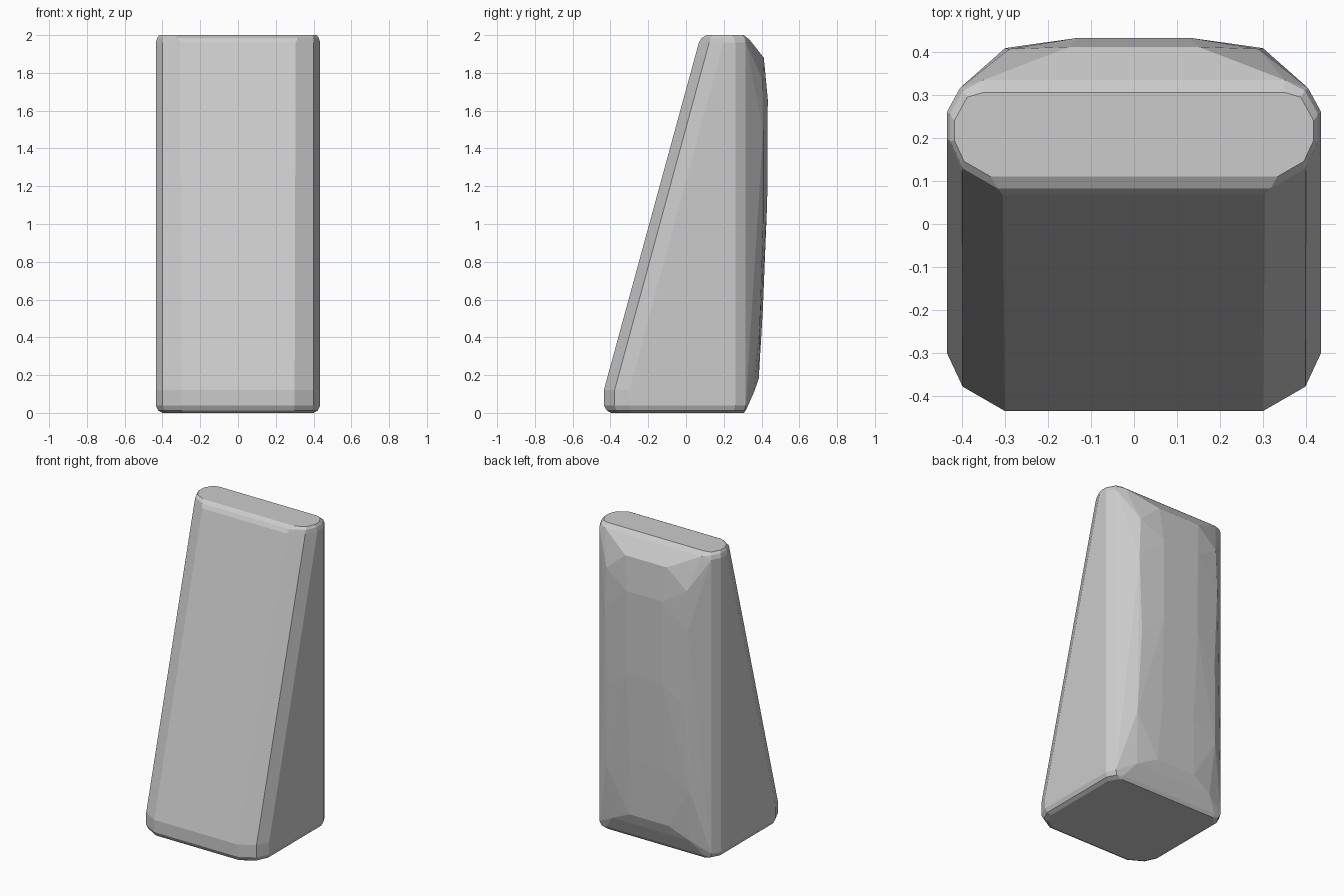
import bpy, bmesh

if "Cube" in bpy.data.objects:
    bpy.data.objects.remove(bpy.data.objects["Cube"])


def ring(z, half, front, back, cut):
    """Half outline of one level: front edge, rounded front corner, side, back corner."""
    return [(half - cut, front, z),
            (half - cut * 0.27, front + cut * 0.42, z),
            (half, front + cut, z),
            (half, back - 0.055, z),
            (half - 0.03, back, z)]


# Wedge levels: height, half width, front y, back corner y, corner cut
levels = [(0.0, 0.40, -0.395, 0.295, 0.11),
          (0.013, 0.423, -0.42, 0.31, 0.125),
          (0.04, 0.435, -0.435, 0.316, 0.135),
          (0.12, 0.435, -0.435, 0.316, 0.135),
          (1.96, 0.435, 0.068, 0.316, 0.13),
          (1.985, 0.428, 0.083, 0.31, 0.11),
          (2.0, 0.418, 0.11, 0.295, 0.085)]
points = [p for level in levels for p in ring(*level)]

# Faceted bulge of the back: x, y, z
points += [(0.35, 0.307, 0.0), (0.35, 0.32, 0.02), (0.28, 0.36, 0.11),
           (0.14, 0.385, 0.18), (0.30, 0.39, 0.45), (0.12, 0.407, 0.55),
           (0.28, 0.409, 1.0), (0.13, 0.43, 1.12), (0.30, 0.409, 1.5),
           (0.13, 0.433, 1.66), (0.29, 0.407, 1.76), (0.15, 0.412, 1.88),
           (0.35, 0.335, 1.977), (0.35, 0.306, 2.0)]

# Wrap the mirrored points in a closed convex skin
bm = bmesh.new()
for x, y, z in points:
    for side in (-1, 1):
        bm.verts.new((side * x, y, z))
hull = bmesh.ops.convex_hull(bm, input=bm.verts[:])
unused = {g for g in hull["geom_interior"] + hull["geom_unused"]
          if isinstance(g, bmesh.types.BMVert) and not g.link_faces}
bmesh.ops.delete(bm, geom=list(unused), context='VERTS')
bmesh.ops.dissolve_limit(bm, angle_limit=0.01, verts=bm.verts[:], edges=bm.edges[:])
bmesh.ops.recalc_face_normals(bm, faces=bm.faces[:])

mesh = bpy.data.meshes.new("wedge_block")
bm.to_mesh(mesh)
bm.free()
block = bpy.data.objects.new("wedge_block", mesh)
bpy.context.collection.objects.link(block)
